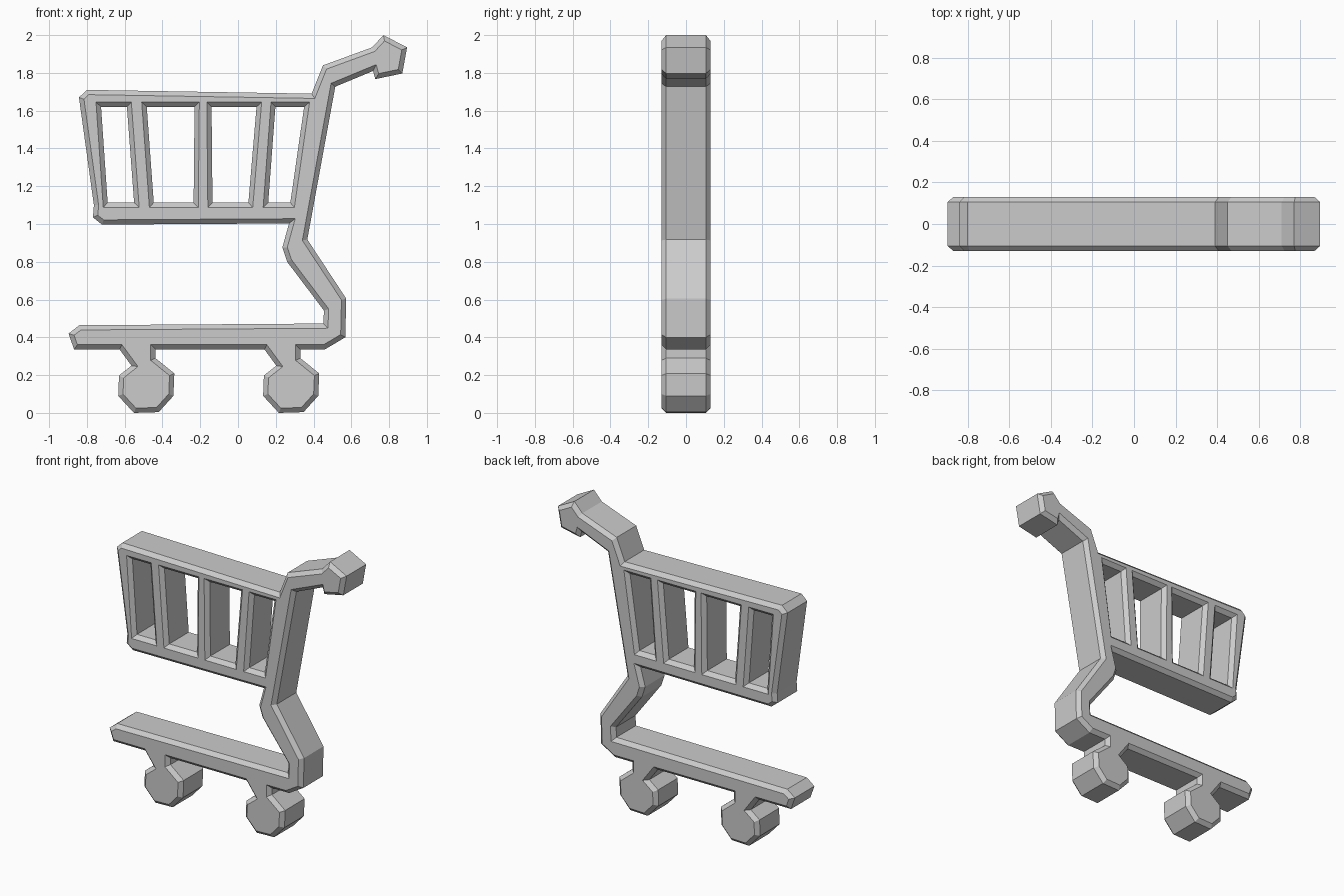
import bpy
import bmesh
from mathutils import Vector

cube = bpy.data.objects.get("Cube")
if cube:
    bpy.data.objects.remove(cube, do_unlink=True)

HALF_DEPTH = 0.13
CHAMFER = 0.025

grey = bpy.data.materials.new("plain grey")
grey.use_nodes = True
grey_colour = (0.6, 0.6, 0.6, 1)
grey.diffuse_color = grey_colour
grey.node_tree.nodes["Principled BSDF"].inputs["Base Color"].default_value = grey_colour


def caster(centre):
    """Neck and eight-sided wheel hanging under the base rail."""
    shape = [(.05, .336), (.05, .29), (.15, .209), (.145, .09), (.067, .004),
             (-.064, 0), (-.147, .09), (-.143, .198), (-.077, .25), (-.14, .336)]
    return [(centre + x, z) for x, z in shape]


def signed_area(loop):
    return sum(a[0] * b[1] - b[0] * a[1] for a, b in zip(loop, loop[1:] + loop[:1])) / 2


def oriented(loop, counter_clockwise):
    return loop if (signed_area(loop) > 0) == counter_clockwise else loop[::-1]


def inset(loop, width):
    """Move every side of a loop into the material, with mitred corners."""
    result = []
    for i, point in enumerate(loop):
        here = Vector(point)
        before = (here - Vector(loop[i - 1])).normalized()
        after = (Vector(loop[(i + 1) % len(loop)]) - here).normalized()
        n1 = Vector((-before.y, before.x))
        n2 = Vector((-after.y, after.x))
        result.append(here + (n1 + n2) * width / (1 + n1.dot(n2)))
    return result


def chamfered_plate(name, loops):
    """Thick plate from one outline and its openings, chamfered front and back."""
    bm = bmesh.new()
    rims = {"front": [], "back": []}
    for loop in loops:
        small = inset(loop, CHAMFER)
        shoulder = HALF_DEPTH - CHAMFER
        layers = [(small, -HALF_DEPTH), (loop, -shoulder), (loop, shoulder), (small, HALF_DEPTH)]
        rings = [[bm.verts.new((x, y, z)) for x, z in ring] for ring, y in layers]
        count = len(loop)
        for lower, upper in zip(rings, rings[1:]):
            for i in range(count):
                j = (i + 1) % count
                bm.faces.new((lower[i], lower[j], upper[j], upper[i]))
        for side, ring in (("front", rings[0]), ("back", rings[-1])):
            rims[side] += [bm.edges.get((ring[i - 1], ring[i])) for i in range(count)]
    for edges in rims.values():
        bmesh.ops.triangle_fill(bm, use_beauty=True, edges=edges)
    bmesh.ops.recalc_face_normals(bm, faces=bm.faces)
    mesh = bpy.data.meshes.new(name)
    bm.to_mesh(mesh)
    bm.free()
    mesh.materials.append(grey)
    plate = bpy.data.objects.new(name, mesh)
    bpy.context.collection.objects.link(plate)
    return plate


# Outline sections, running clockwise from the basket's upper corner
basket_top = [(-.842, 1.67), (-.80, 1.71), (.39, 1.69)]
handle = [(.45, 1.84), (.71, 1.935), (.77, 2), (.895, 1.935),
          (.87, 1.797), (.727, 1.767), (.715, 1.81), (.515, 1.727)]
post_back = [(.367, .918), (.573, .605), (.568, .40), (.46, .336)]
base_nose = [(-.868, .336), (-.897, .42), (-.84, .464)]
post_front = [(.452, .473), (.455, .542), (.26, .80), (.235, .876), (.27, 1.003)]
basket_bottom = [(-.72, .997), (-.768, 1.035), (-.763, 1.10)]
outline = (basket_top + handle + post_back + caster(.28) + caster(-.487)
           + base_nose + post_front + basket_bottom)

# Basket openings: left and right limits along the top, then along the bottom
spans = [(-.725, -.588, -.69, -.55), (-.483, -.23, -.446, -.235),
         (-.14, .098, -.135, .055), (.198, .35, .16, .277)]
openings = [[(a, 1.62), (b, 1.62), (d, 1.113), (c, 1.113)] for a, b, c, d in spans]

chamfered_plate("shopping_trolley",
                [oriented(outline, True)] + [oriented(hole, False) for hole in openings])
